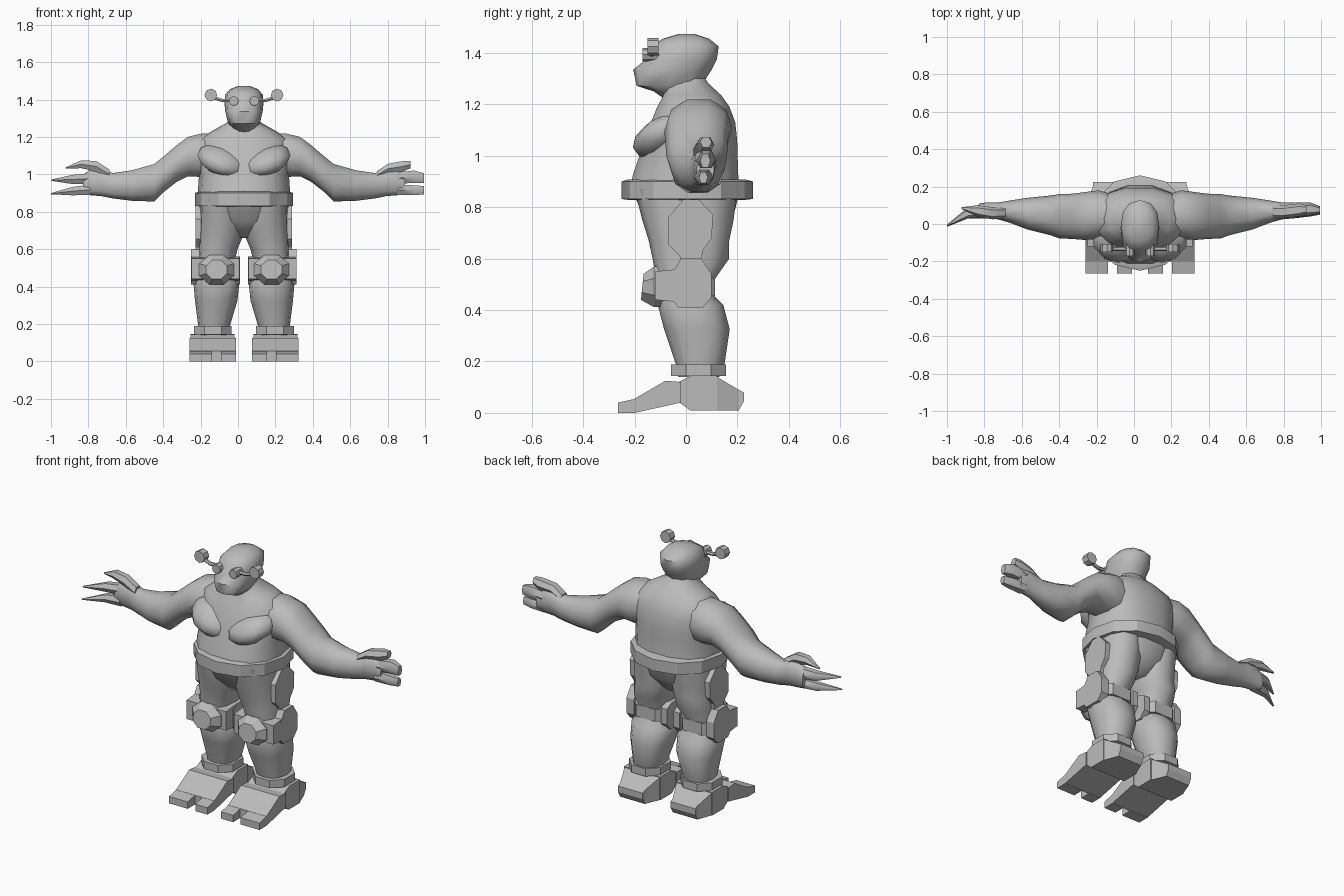
import bpy, bmesh, math
from mathutils import Vector

CX = 0.032  # body centre line in x

grey = bpy.data.materials.new("plain grey")
grey.diffuse_color = (0.5, 0.5, 0.5, 1)


def finish(name, bm, side=1, smooth=None):
    """Mirror to a side, shift to the body centre and make the object."""
    for v in bm.verts:
        v.co.x = CX + side * v.co.x
    bmesh.ops.recalc_face_normals(bm, faces=bm.faces)
    me = bpy.data.meshes.new(name)
    bm.to_mesh(me)
    bm.free()
    me.materials.append(grey)
    ob = bpy.data.objects.new(name, me)
    bpy.context.collection.objects.link(ob)
    if smooth:
        bpy.ops.object.select_all(action='DESELECT')
        ob.select_set(True)
        bpy.context.view_layer.objects.active = ob
        bpy.ops.object.shade_smooth_by_angle(angle=math.radians(smooth))
    return ob


def loft(name, rings, side=1, smooth=50):
    bm = bmesh.new()
    rows = [[bm.verts.new(p) for p in r] for r in rings]
    n = len(rows[0])
    for a, b in zip(rows, rows[1:]):
        for i in range(n):
            bm.faces.new((a[i], a[(i + 1) % n], b[(i + 1) % n], b[i]))
    bm.faces.new(rows[0])
    bm.faces.new(rows[-1])
    return finish(name, bm, side, smooth)


def oval(n, ru, rv, power=1.0, turn=0.0):
    pts = []
    for i in range(n):
        a = 2 * math.pi * (i + turn) / n
        c, s = math.cos(a), math.sin(a)
        pts.append((ru * math.copysign(abs(c) ** power, c), rv * math.copysign(abs(s) ** power, s)))
    return pts


def upright(name, secs, n=14, power=0.85, side=1, smooth=50, turn=0.0):
    """Loft up z; sections are (z, x0, x1, y0, y1)."""
    return loft(name, [[((x0 + x1) / 2 + u, (y0 + y1) / 2 + v, z)
                        for u, v in oval(n, (x1 - x0) / 2, (y1 - y0) / 2, power, turn)]
                       for z, x0, x1, y0, y1 in secs], side, smooth)


def sideways(name, secs, n=10, side=1, smooth=50):
    """Loft along x; sections are (x, y0, y1, z0, z1)."""
    return loft(name, [[(x, (y0 + y1) / 2 + u, (z0 + z1) / 2 + v)
                        for u, v in oval(n, (y1 - y0) / 2, (z1 - z0) / 2, 0.9)]
                       for x, y0, y1, z0, z1 in secs], side, smooth)


def slab(name, outline, x0, x1, side=1):
    """Side-view outline (y, z) extruded from x0 to x1."""
    return loft(name, [[(x, y, z) for y, z in outline] for x in (x0, x1)], side, None)


def centred(secs):
    return [(z, -r, r, y0, y1) for z, r, y0, y1 in secs]


def disc(name, x, z, r, y0, y1, n, side):
    return loft(name, [[(x + u, y, z + v) for u, v in oval(n, r, r)] for y in (y0, y1)], side, None)


# torso, pelvis, head
upright("torso", centred([(.86, .245, -.225, .215), (.93, .245, -.21, .207), (1.0, .24, -.185, .205),
                          (1.06, .25, -.17, .203), (1.13, .25, -.14, .195), (1.19, .24, -.115, .172),
                          (1.235, .165, -.09, .14), (1.28, .085, -.08, .09), (1.31, .07, -.08, .07)]))
upright("pelvis", centred([(.66, .07, -.07, .11), (.75, .19, -.165, .185), (.87, .235, -.215, .215)]))
upright("head", centred([(1.225, .045, -.09, .04), (1.25, .065, -.125, .05), (1.272, .085, -.192, .06),
                         (1.335, .1, -.205, .1), (1.375, .104, -.155, .12), (1.425, .102, -.142, .127),
                         (1.455, .075, -.09, .09), (1.473, .03, -.03, .035)]), n=12)

# waist belt: angular band with chamfered edges
upright("waist_belt", centred([(.828, .235, -.225, .23), (.832, .263, -.25, .26),
                               (.9, .263, -.25, .26), (.908, .24, -.225, .23)]), n=12, power=.95, smooth=30)

# outlines shared by both legs
THIGH_PLATE = [(-.01, .83), (.05, .83), (.105, .77), (.1, .68), (.065, .63), (.06, .59), (-.02, .59),
               (-.025, .61), (-.07, .655), (-.07, .76)]
KNEE_PLATE = [(-.03, .41), (.065, .41), (.1, .45), (.1, .54), (.06, .6), (-.02, .6), (-.055, .54), (-.055, .44)]
TOE = [(-.265, 0), (-.265, .04), (-.195, .055), (-.195, 0)]
FORE = [(-.2, 0), (-.2, .055), (-.08, .125), (-.02, .12), (-.02, .04)]
for s, tag in ((-1, "left"), (1, "right")):
    # chest muscle
    bm = bmesh.new()
    bmesh.ops.create_uvsphere(bm, u_segments=10, v_segments=6, radius=1)
    for v in bm.verts:
        x, y, z = v.co
        v.co = Vector((.115 + .14 * x, -.085 + .112 * y + .05 * z, 1.075 + .085 * z + .03 * x))
    finish("chest_muscle_" + tag, bm, s, 60)
    # arm down to the palm
    sideways("arm_" + tag, [(.12, -.06, .15, .98, 1.22), (.22, -.08, .18, .98, 1.225), (.3, -.085, .17, .985, 1.205),
                            (.36, -.08, .162, .955, 1.16), (.43, -.077, .16, .9, 1.1), (.48, -.06, .152, .85, 1.06),
                            (.6, -.03, .14, .855, 1.025), (.7, .008, .125, .868, 1.01),
                            (.76, .025, .115, .88, 1.03), (.82, .03, .115, .885, 1.03), (.86, .04, .11, .89, 1.0)], side=s)
    # eyepiece and horn with knob
    disc("eyepiece_" + tag, .055, 1.393, .026, -.17, -.09, 8, s)
    disc("horn_knob_" + tag, .177, 1.424, .034, -.15, -.107, 8, s)
    sideways("horn_stem_" + tag, [(.05, -.145, -.12, 1.385, 1.405), (.115, -.145, -.12, 1.385, 1.405),
                                  (.175, -.14, -.12, 1.403, 1.423)], n=6, side=s, smooth=None)
    # leg
    upright("leg_" + tag, [(.14, .085, .24, -.03, .13), (.19, .075, .245, -.04, .15), (.325, .035, .262, -.085, .17),
                           (.42, .025, .27, -.11, .145), (.455, .055, .25, -.1, .11), (.51, .055, .25, -.115, .105),
                           (.6, .035, .245, -.13, .168), (.67, .005, .245, -.145, .168), (.75, 0, .24, -.17, .185),
                           (.87, .01, .235, -.2, .2)], n=12, side=s)
    # leg armour: thigh plate, knee side plates, strap and knee cap
    slab("thigh_plate_" + tag, THIGH_PLATE, .205, .258, s)
    slab("knee_outer_plate_" + tag, KNEE_PLATE, .235, .282, s)
    slab("knee_inner_plate_" + tag, [(y, min(z, .56)) for y, z in KNEE_PLATE], .022, .06, s)
    upright("knee_strap_" + tag, [(.455, .025, .275, -.12, .12), (.525, .025, .275, -.12, .12)],
            n=8, power=.75, side=s, smooth=None, turn=.5)
    loft("knee_cap_" + tag, [[(.147 + u, y + lean * v, .49 + v) for u, v in oval(8, ru, rv, 1, .5)]
                             for y, ru, rv, lean in ((-.05, .1, .085, 0), (-.125, .1, .085, 0), (-.17, .06, .055, .1))],
         s, None)
    slab("knee_cap_wing_" + tag, [(-.12, .44), (-.12, .55), (-.02, .56), (-.02, .43)], .025, .28, s)
    # ankle cuff
    upright("ankle_cuff_" + tag, [(.143, .058, .275, -.066, .163), (.188, .058, .275, -.066, .163)],
            n=8, power=.9, side=s, smooth=None, turn=.5)
    # boot: two toes, forefoot, ankle block and tapered heel
    slab("outer_toe_" + tag, TOE, .171, .292, s)
    slab("inner_toe_" + tag, TOE, .044, .122, s)
    slab("forefoot_" + tag, FORE, .044, .292, s)
    slab("ankle_block_" + tag, [(-.025, .04), (-.03, .12), (.02, .145), (.12, .145), (.12, .01), (.015, .01)],
         .05, .285, s)
    loft("heel_" + tag, [[(a, y, z0), (b, y, z0), (b, y, z1), (a, y, z1)] for y, a, b, z0, z1 in
                         ((.11, .05, .285, .01, .146), (.205, .09, .25, .01, .09), (.225, .09, .25, .045, .08))], s, None)

# open clawed hand
sideways("upper_claw", [(.82, .04, .11, .945, 1.01), (.92, .03, .09, .945, 1.0), (1.028, -.01, 0, .965, .973)], 6, -1)
sideways("lower_claw", [(.82, .03, .1, .885, .95), (.92, .03, .08, .885, .935), (1.032, -.015, -.005, .893, .9)], 6, -1)
sideways("clawed_thumb", [(.72, .03, .09, .97, 1.03), (.79, .025, .09, 1.01, 1.075), (.87, .04, .1, 1.03, 1.078),
                          (.955, .08, .09, 1.03, 1.037)], 6, -1)

# closed hand
sideways("upper_fingers", [(.82, .035, .115, .945, 1.015), (.91, .045, .115, .95, 1.025), (.962, .055, .095, .95, 1.01)], 6, 1)
sideways("lower_fingers", [(.82, .03, .11, .885, .95), (.91, .04, .1, .885, .945), (.962, .05, .085, .89, .94)], 6, 1)
sideways("closed_thumb", [(.71, .03, .1, .97, 1.02), (.77, .03, .1, 1.0, 1.06), (.85, .04, .11, 1.01, 1.075),
                          (.89, .055, .1, 1.03, 1.075)], 6, 1)
